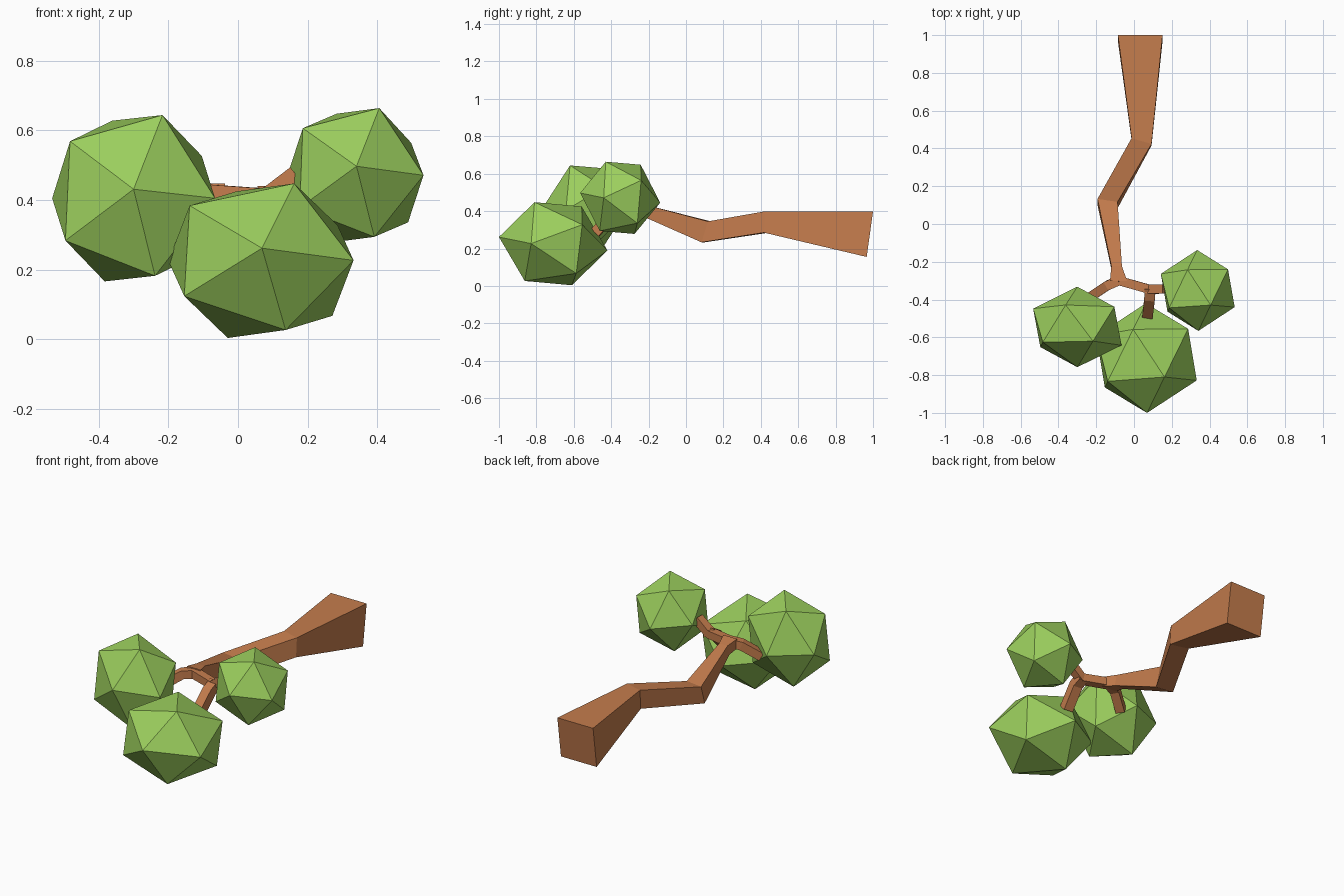
import bpy, bmesh
from mathutils import Vector, Matrix

cube = bpy.data.objects.get("Cube")
if cube:
    bpy.data.objects.remove(cube, do_unlink=True)


def material(name, color):
    mat = bpy.data.materials.new(name)
    mat.use_nodes = True
    mat.diffuse_color = color
    mat.node_tree.nodes["Principled BSDF"].inputs["Base Color"].default_value = color
    return mat


leaf_green = material("leaf green", (0.33, 0.62, 0.11, 1))
bark_brown = material("bark brown", (0.56, 0.205, 0.075, 1))


def finish(name, bm, mat):
    bmesh.ops.recalc_face_normals(bm, faces=bm.faces)
    mesh = bpy.data.meshes.new(name)
    bm.to_mesh(mesh)
    bm.free()
    mesh.materials.append(mat)
    obj = bpy.data.objects.new(name, mesh)
    bpy.context.collection.objects.link(obj)
    return obj


def leaf_clump(name, center, corners):
    """Icosahedron stretched so that one face lands on three corner offsets."""
    bm = bmesh.new()
    bmesh.ops.create_icosphere(bm, subdivisions=1, radius=1)
    bm.faces.ensure_lookup_table()
    source = Matrix([v.co for v in bm.faces[0].verts]).transposed()
    fit = Matrix(corners).transposed() @ source.inverted()
    for v in bm.verts:
        v.co = fit @ v.co + Vector(center)
    return finish(name, bm, leaf_green)


def loft(name, rings):
    """Four-sided limb through rings of (centre, half side, half up)."""
    bm = bmesh.new()
    loops = []
    for c, s, u in rings:
        c, s, u = Vector(c), Vector(s), Vector(u)
        loops.append([bm.verts.new(p) for p in (c - s - u, c + s - u, c + s + u, c - s + u)])
    for a, b in zip(loops, loops[1:]):
        for i in range(4):
            j = (i + 1) % 4
            bm.faces.new((a[i], a[j], b[j], b[i]))
    bm.faces.new(loops[0])
    bm.faces.new(loops[-1])
    return finish(name, bm, bark_brown)


def branch(name, points, half):
    """Square limb of even thickness along a path."""
    pts = [Vector(p) for p in points]
    rings = []
    for i, p in enumerate(pts):
        along = (pts[min(i + 1, len(pts) - 1)] - pts[max(i - 1, 0)]).normalized()
        side = along.cross(Vector((0, 0, 1))).normalized()
        rings.append((p, side * half, side.cross(along) * half))
    return loft(name, rings)


# Bent trunk, tapering from the thick base to the fork
loft("trunk", [
    ((0.033, 0.983, 0.277), (0.118, 0, 0), (0, 0.017, 0.122)),
    ((0.04, 0.435, 0.342), (0.053, -0.015, 0), (0, 0.004, 0.057)),
    ((-0.14, 0.108, 0.289), (0.053, -0.008, 0), (0, 0.017, 0.056)),
    ((-0.092, -0.23, 0.405), (0.028, 0, 0), (0, 0.008, 0.03)),
    ((-0.082, -0.305, 0.42), (0.045, 0, 0), (0, 0.004, 0.028)),
])

# Thin branches
branch("right_branch", [(-0.08, -0.3, 0.42), (-0.14, -0.325, 0.41), (-0.23, -0.385, 0.345)], 0.025)
branch("left_branch", [(-0.08, -0.3, 0.42), (0.08, -0.345, 0.41), (0.165, -0.345, 0.475)], 0.024)
branch("front_branch", [(0.085, -0.335, 0.415), (0.083, -0.39, 0.39), (0.072, -0.485, 0.285)], 0.028)

# Faceted leaf clumps
leaf_clump("right_leaves", (-0.3, -0.545, 0.405),
           [(0, -0.213, 0.026), (0.083, -0.075, 0.239), (0.234, -0.097, 0)])
leaf_clump("front_leaves", (0.066, -0.71, 0.2255),
           [(0.003, -0.29, 0.036), (0.0955, -0.1, 0.222), (0.266, -0.118, 0.001)])
leaf_clump("left_leaves", (0.3375, -0.352, 0.471),
           [(0.003, -0.214, 0.026), (0.0685, -0.077, 0.193), (0.1955, -0.088, 0)])
